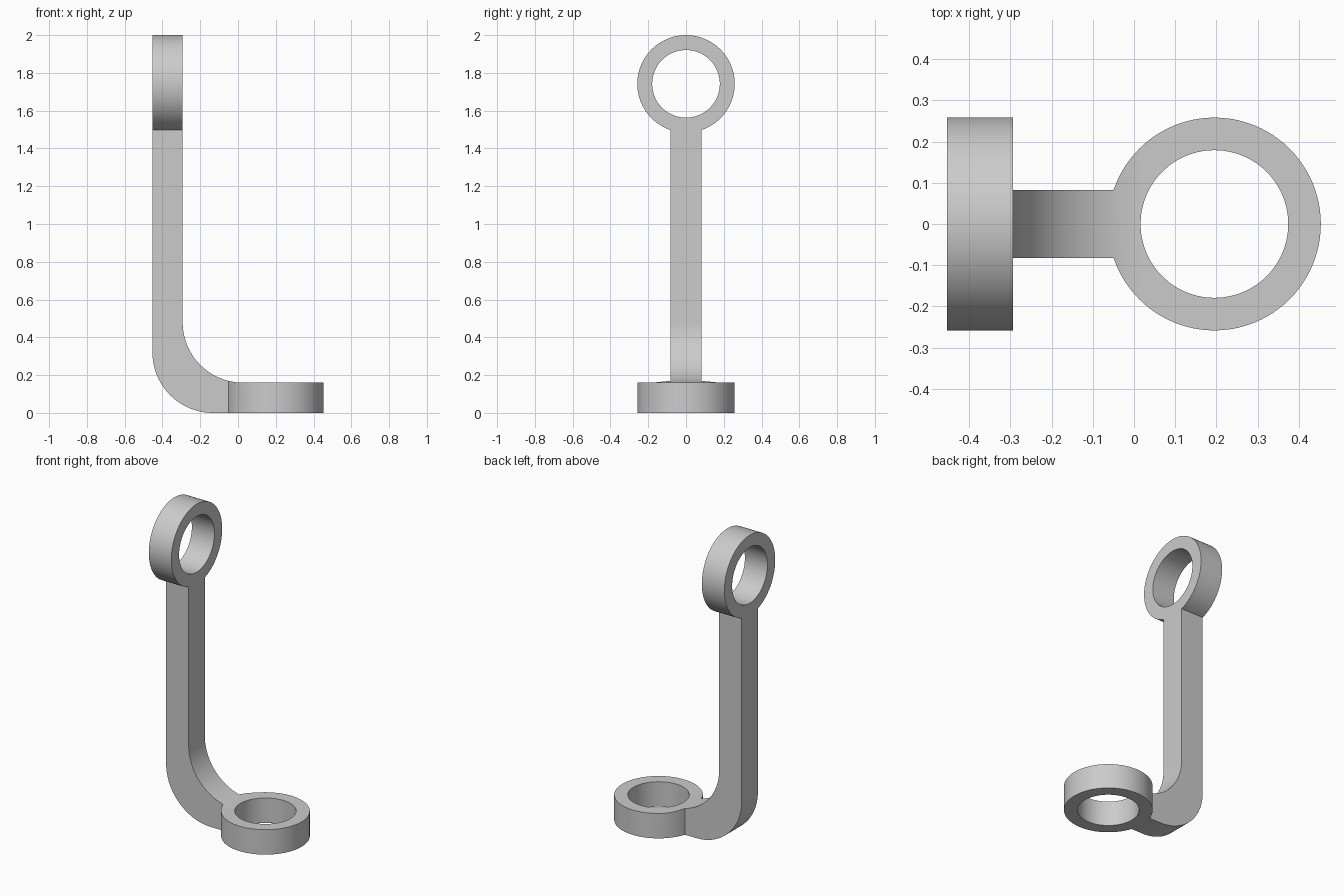
import bpy, bmesh
from math import sin, cos, pi, radians
from mathutils import Matrix, Vector

if "Cube" in bpy.data.objects:
    bpy.data.objects.remove(bpy.data.objects["Cube"])

X0, X1, T = -0.453, 0.453, 0.16        # overall length, bar thickness
R_OUT, R_IN, HALF_W = 0.258, 0.179, 0.082
BEND = 0.32                            # radius of both bend arcs
CX, CZ = X1 - R_OUT, 2.0 - R_OUT       # eye centres


def to_object(name, bm):
    bmesh.ops.recalc_face_normals(bm, faces=bm.faces)
    me = bpy.data.meshes.new(name)
    bm.to_mesh(me)
    bm.free()
    ob = bpy.data.objects.new(name, me)
    bpy.context.collection.objects.link(ob)
    return ob


def cylinder(name, radius, depth, loc, axis):
    bm = bmesh.new()
    rot = Matrix.Rotation(radians(90), 4, 'Y') if axis == 'X' else Matrix()
    bmesh.ops.create_cone(bm, cap_ends=True, segments=96, radius1=radius,
                          radius2=radius, depth=depth,
                          matrix=Matrix.Translation(loc) @ rot)
    return to_object(name, bm)


def boolean(target, cutter, op):
    mod = target.modifiers.new(op, 'BOOLEAN')
    mod.operation, mod.object, mod.solver = op, cutter, 'EXACT'
    bpy.context.view_layer.objects.active = target
    bpy.ops.object.modifier_apply(modifier=mod.name)
    bpy.data.objects.remove(cutter, do_unlink=True)


def arc(cx, cz, a0, a1, n=24):
    return [(cx + BEND * cos(radians(a0 + (a1 - a0) * i / n)),
             cz + BEND * sin(radians(a0 + (a1 - a0) * i / n))) for i in range(n + 1)]


# Bent slab: L-shaped side profile, wide in y
profile = ([(X0, 2.1)] + arc(X0 + BEND, BEND, 180, 270) + [(0.6, 0), (0.6, T)]
           + arc(X0 + T + BEND, T + BEND, 270, 180) + [(X0 + T, 2.1)])
bm = bmesh.new()
face = bm.faces.new([bm.verts.new((x, -0.4, z)) for x, z in profile])
ext = bmesh.ops.extrude_face_region(bm, geom=[face])
bmesh.ops.translate(bm, vec=(0, 0.8, 0),
                    verts=[v for v in ext['geom'] if isinstance(v, bmesh.types.BMVert)])
link = to_object("bent_link_with_eyes", bm)

# Outline mask: narrow bar plus two round eyes
bm = bmesh.new()
bmesh.ops.create_cube(bm, size=1)
lo, hi = Vector((-0.6, -HALF_W, -0.2)), Vector((CX, HALF_W, CZ))
for v in bm.verts:
    v.co = Vector(hi[i] if v.co[i] > 0 else lo[i] for i in range(3))
mask = to_object("outline_mask", bm)
boolean(mask, cylinder("top_eye", R_OUT, 0.5, (-0.45, 0, CZ), 'X'), 'UNION')
boolean(mask, cylinder("foot_eye", R_OUT, 0.7, (CX, 0, 0.05), 'Z'), 'UNION')
boolean(link, mask, 'INTERSECT')

# Through holes
boolean(link, cylinder("top_hole", R_IN, 0.8, (-0.4, 0, CZ), 'X'), 'DIFFERENCE')
boolean(link, cylinder("foot_hole", R_IN, 0.9, (CX, 0, 0.05), 'Z'), 'DIFFERENCE')

bpy.ops.object.select_all(action='DESELECT')
link.select_set(True)
bpy.context.view_layer.objects.active = link
bpy.ops.object.shade_smooth_by_angle(angle=radians(30))
